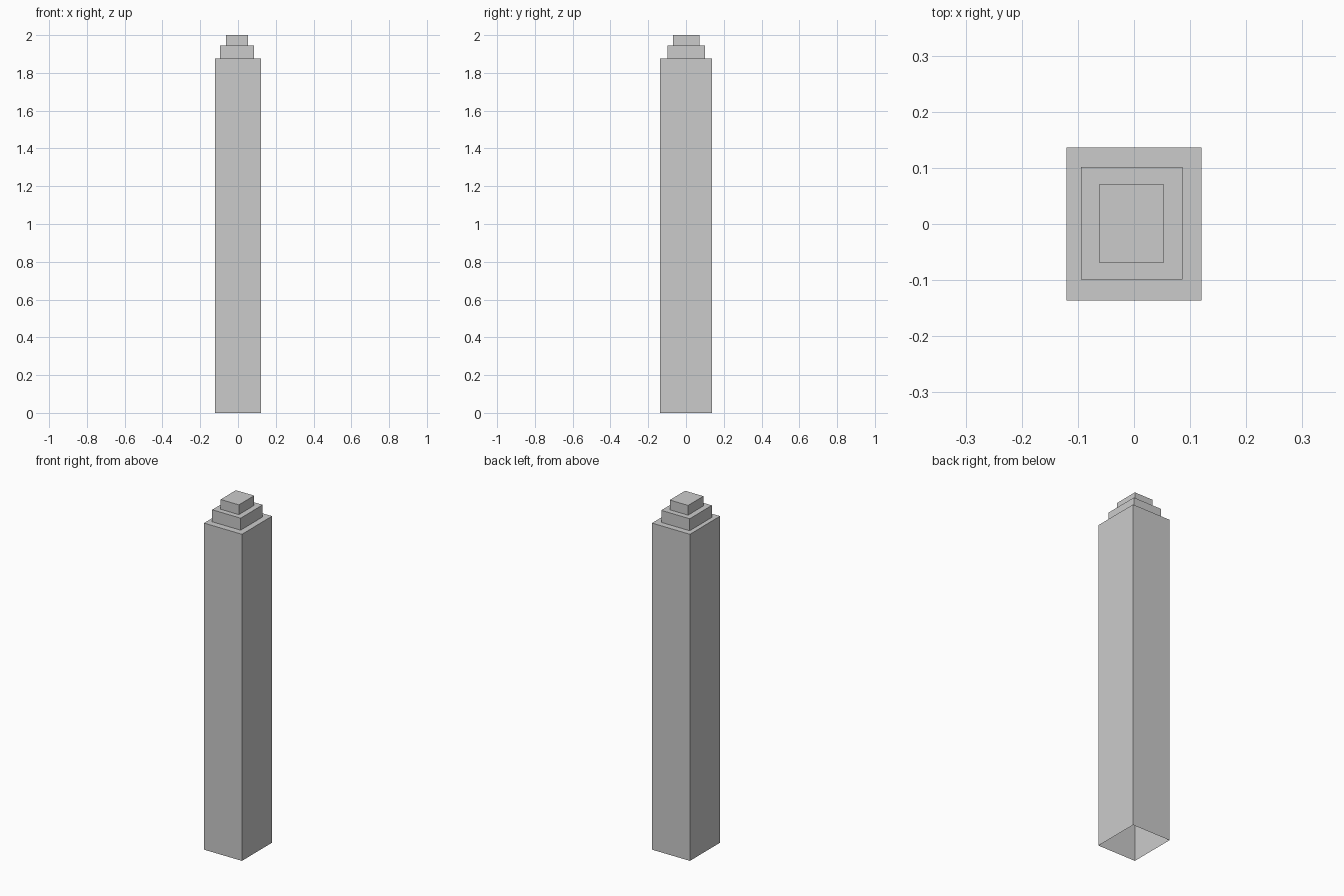
import bpy, bmesh

if "Cube" in bpy.data.objects:
    bpy.data.objects.remove(bpy.data.objects["Cube"])

# Tiers from the ground up: x min, x max, y min, y max, z bottom, z top
TIERS = [
    (-0.1205, 0.1205, -0.1365, 0.1365, 0.0, 1.875),     # shaft
    (-0.0945, 0.086, -0.099, 0.1015, 1.875, 1.944),     # middle step
    (-0.0625, 0.0535, -0.0685, 0.0705, 1.944, 2.0),     # top step
]

bm = bmesh.new()


def ring(x0, x1, y0, y1, z):
    return [bm.verts.new((x, y, z)) for x, y in ((x0, y0), (x1, y0), (x1, y1), (x0, y1))]


# One stepped shell: walls and ledges bridge consecutive rings, underside stays open
rings = [ring(*t[:4], z) for t in TIERS for z in t[4:]]
for low, high in zip(rings, rings[1:]):
    for i in range(4):
        j = (i + 1) % 4
        bm.faces.new((low[i], low[j], high[j], high[i]))

# Flat roof
bm.faces.new(rings[-1])

mesh = bpy.data.meshes.new("stepped_tower")
bm.to_mesh(mesh)
bm.free()
tower = bpy.data.objects.new("stepped_tower", mesh)
bpy.context.collection.objects.link(tower)
